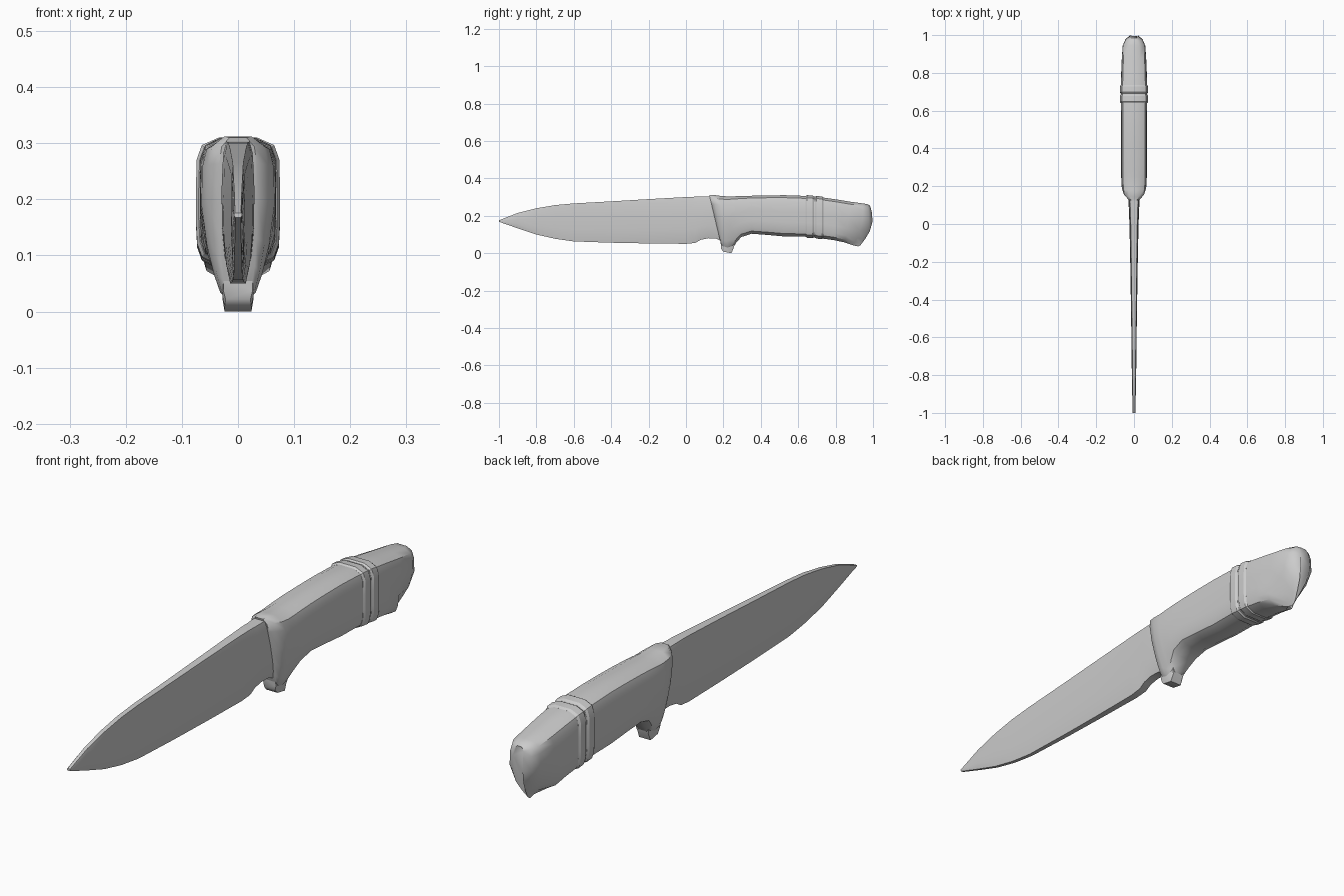
import bpy, bmesh, math

cube = bpy.data.objects.get("Cube")
if cube:
    bpy.data.objects.remove(cube)

steel = bpy.data.materials.new("plain grey")
steel.use_nodes = True
GREY = (0.6, 0.6, 0.6, 1)
steel.diffuse_color = GREY
steel.node_tree.nodes["Principled BSDF"].inputs["Base Color"].default_value = GREY


def loft(name, stations, outline, angle=40):
    """Skin mirrored outlines (width factor, depth factor) through the stations.
    Station: top y, top z, bottom y, bottom z, half width, rear bow, bottom narrowing."""
    bm = bmesh.new()
    rings = []
    for station in stations:
        yt, zt, yb, zb, w, bow, narrow = (tuple(station) + (0, 1))[:7] if len(station) < 7 else station
        ring = []
        for side, pts in ((1, outline), (-1, outline[::-1])):
            for f, s in pts:
                taper = 1 + (narrow - 1) * max(0, s - 0.5) * 2
                y = yt + (yb - yt) * s + bow * math.sin(math.pi * s)
                ring.append(bm.verts.new((side * f * w * taper, y, zt + (zb - zt) * s)))
        rings.append(ring)
    n = len(rings[0])
    for a, b in zip(rings, rings[1:]):
        for i in range(n):
            j = (i + 1) % n
            bm.faces.new((a[i], a[j], b[j], b[i]))
    bm.faces.new(rings[0])
    bm.faces.new(rings[-1][::-1])
    bmesh.ops.recalc_face_normals(bm, faces=bm.faces)
    mesh = bpy.data.meshes.new(name)
    bm.to_mesh(mesh)
    bm.free()
    ob = bpy.data.objects.new(name, mesh)
    bpy.context.collection.objects.link(ob)
    mesh.materials.append(steel)
    bpy.ops.object.select_all(action='DESELECT')
    bpy.context.view_layer.objects.active = ob
    ob.select_set(True)
    bpy.ops.object.shade_smooth_by_angle(angle=math.radians(angle))
    return ob


# Blade: spine, bellied flanks and a blunt edge
blade_outline = [(.75, 0), (.95, .1), (1.05, .4), (1, .7), (.85, .88), (.6, 1)]
blade = [(-1, .176, .168, .007), (-.9, .215, .133, .009), (-.8, .24, .1, .011),
         (-.7, .257, .077, .012), (-.6, .266, .063, .013), (-.4, .277, .056, .016),
         (-.2, .289, .052, .019), (0, .3, .05, .023), (.05, .302, .055, .025),
         (.08, .302, .072, .026), (.12, .303, .08, .028), (.16, .303, .078, .028),
         (.2, .3, .06, .028)]
loft("blade", [(y, t, y, b, w) for y, t, b, w in blade], blade_outline)

# Handle: slanted front, finger guard, grip and angled butt
grip_outline = [(.45, 0), (.86, .06), (.98, .17), (1, .4), (1, .65), (.97, .83), (.86, .93), (.45, 1)]
handle = [(.125, .31, .19, .035, .034, 0, .85), (.145, .312, .2, .02, .054, 0, .6),
          (.18, .307, .225, .014, .065, 0, .5), (.215, .304, .25, .025, .067, 0, .5),
          (.25, .304, .268, .055, .068, 0, .7), (.29, .305, .295, .086, .068, 0, .9),
          (.35, .307, .35, .104, .068), (.43, .309, .43, .098, .068),
          (.53, .31, .53, .089, .068), (.64, .306, .64, .088, .069),
          (.73, .298, .73, .078, .07), (.8, .288, .79, .07, .068),
          (.88, .275, .85, .057, .065), (.945, .266, .895, .042, .06, .02),
          (.97, .262, .92, .036, .045, .03), (.984, .254, .932, .042, .022, .036)]
loft("handle", handle, grip_outline)

# Blunt foot below the guard
foot_outline = [(1, 0), (1, .6), (.85, 1)]
loft("guard_foot", [(.185, .06, .188, .022, .026), (.205, .06, .2, .008, .028),
                    (.245, .06, .243, 0, .028), (.262, .06, .255, .028, .026)], foot_outline)

# Two raised bands around the grip
for name, start in (("front_band", .64), ("rear_band", .69)):
    band = []
    for offset, rise in ((0, 0), (.008, .005), (.037, .005), (.045, 0)):
        y = start + offset
        drop = (y - .64) * .09
        band.append((y, .306 - drop + rise, y, .088 - drop - rise, .07 + rise))
    loft(name, band, grip_outline, 30)
